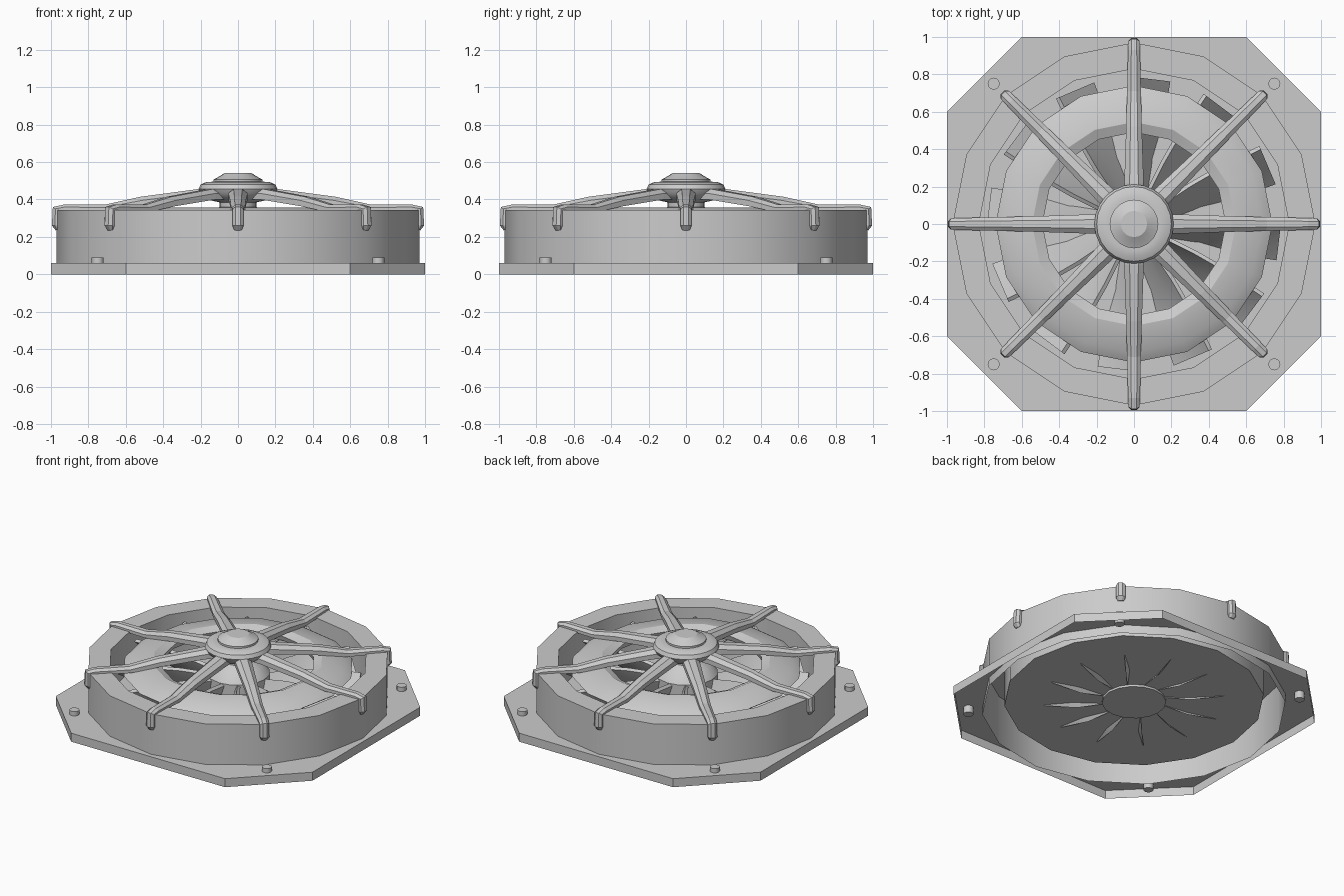
import bpy, bmesh
from math import sin, cos, pi, radians

if "Cube" in bpy.data.objects:
    bpy.data.objects.remove(bpy.data.objects["Cube"])


def finish(name, bm, smooth=None, recalc=True):
    if recalc:
        bmesh.ops.recalc_face_normals(bm, faces=bm.faces)
    me = bpy.data.meshes.new(name)
    bm.to_mesh(me)
    bm.free()
    ob = bpy.data.objects.new(name, me)
    bpy.context.collection.objects.link(ob)
    if smooth:
        bpy.ops.object.select_all(action='DESELECT')
        ob.select_set(True)
        bpy.context.view_layer.objects.active = ob
        bpy.ops.object.shade_smooth_by_angle(angle=radians(smooth))
    return ob


def lathe(name, profile, n, smooth=30, closed=False, cap_start=False, cap_end=False):
    """Revolve (r, z) points around z."""
    bm = bmesh.new()
    rings = [[bm.verts.new((r * cos(2 * pi * i / n), r * sin(2 * pi * i / n), z))
              for i in range(n)] for r, z in profile]
    pairs = list(zip(rings, rings[1:])) + ([(rings[-1], rings[0])] if closed else [])
    for a, b in pairs:
        for i in range(n):
            j = (i + 1) % n
            bm.faces.new((a[i], a[j], b[j], b[i]))
    if cap_start:
        bm.faces.new(rings[0])
    if cap_end:
        bm.faces.new(rings[-1])
    return finish(name, bm, smooth)


def loft(bm, sections):
    """Skin equal-length closed sections and cap both ends."""
    vs = [[bm.verts.new(p) for p in s] for s in sections]
    n = len(vs[0])
    for a, b in zip(vs, vs[1:]):
        for i in range(n):
            j = (i + 1) % n
            bm.faces.new((a[i], a[j], b[j], b[i]))
    bm.faces.new(vs[0])
    bm.faces.new(vs[-1])


def spin(r, t, z, ang):
    """Radial, tangential, height to world."""
    return (r * cos(ang) - t * sin(ang), r * sin(ang) + t * cos(ang), z)


# Mounting plate: open-bottomed octagonal tray with a round hole
bm = bmesh.new()
octagon = [(1, -.6), (1, .6), (.6, 1), (-.6, 1), (-1, .6), (-1, -.6), (-.6, -1), (.6, -1)]
top = [bm.verts.new((x, y, .06)) for x, y in octagon]
low = [bm.verts.new((x, y, 0)) for x, y in octagon]
hole = [bm.verts.new((.97 * cos(i * pi / 8), .97 * sin(i * pi / 8), .06)) for i in range(16)]
edges = [bm.edges.new((l[i], l[(i + 1) % len(l)])) for l in (top, hole) for i in range(len(l))]
bmesh.ops.triangle_fill(bm, edges=edges, use_beauty=True, normal=(0, 0, 1))
for i in range(8):
    j = (i + 1) % 8
    bm.faces.new((low[i], low[j], top[j], top[i]))
finish("mounting_plate", bm)

# Housing: outer wall, flat rim, inner wall and floor
lathe("housing", [(.97, 0), (.97, .345), (.83, .345), (.83, .06)], 16, cap_end=True)

# Corner bolts
bm = bmesh.new()
for sx in (-1, 1):
    for sy in (-1, 1):
        loft(bm, [[(sx * .75 + .032 * cos(k * pi / 6), sy * .75 + .032 * sin(k * pi / 6), z)
                   for k in range(12)] for z in (.01, .09)])
finish("corner_bolts", bm, 35)

# Shroud ring above the blades
lathe("shroud_ring", [(.74, .30), (.685, .335), (.545, .358), (.49, .335), (.50, .30), (.72, .285)],
      16, closed=True)

# Rotor hub
lathe("rotor_hub", [(.205, .045), (.205, .27), (.16, .33), (.10, .36), (.10, .43)], 16,
      cap_start=True, cap_end=True)

# Twelve pitched fan blades: radius, low edge (t, z), high edge (t, z)
bm = bmesh.new()
stations = [(.17, -.05, .06, .04, .26), (.36, -.07, .035, .075, .29),
            (.56, -.09, .055, .10, .30), (.78, -.10, .13, .11, .29)]
for k in range(12):
    ang = radians(23 + 30 * k)
    secs = []
    for r, t0, z0, t1, z1 in stations:
        tm, zm = (t0 + t1) / 2 + .015, (z0 + z1) / 2 - .01
        secs.append([spin(r, t0, z0, ang), spin(r, tm + .008, zm - .008, ang),
                     spin(r, t1 + .012, z1 - .008, ang), spin(r, t1 - .008, z1 + .004, ang),
                     spin(r, tm - .008, zm + .008, ang)])
    loft(bm, secs)
finish("fan_blades", bm, 30)

# Eight guard spokes hooked over the rim: outer (r, z), inner (r, z), half width
bm = bmesh.new()
path = [((.08, .46), (.08, .40), .05), ((.22, .455), (.22, .40), .052),
        ((.52, .415), (.51, .365), .042), ((.71, .373), (.70, .335), .037),
        ((.93, .373), (.93, .338), .032), ((.99, .36), (.955, .335), .03),
        ((.995, .26), (.955, .26), .03), ((.975, .235), (.955, .24), .02)]
for k in range(8):
    ang = k * pi / 4
    secs = []
    for (ro, zo), (ri, zi), w in path:
        rs, zs = ro + (ri - ro) * .4, zo + (zi - zo) * .4
        secs.append([spin(ri, -w, zi, ang), spin(ri, w, zi, ang), spin(rs, w, zs, ang),
                     spin(ro, w * .45, zo, ang), spin(ro, -w * .45, zo, ang),
                     spin(rs, -w, zs, ang)])
    loft(bm, secs)
finish("guard_spokes", bm)

# Centre boss and its cap
lathe("guard_boss", [(.10, .385), (.165, .40), (.20, .43), (.212, .455), (.20, .48), (.17, .493),
                     (.14, .495)], 24, cap_start=True, cap_end=True)
lathe("boss_cap", [(.13, .49), (.13, .508), (.118, .513), (.07, .542)], 20, cap_end=True)
